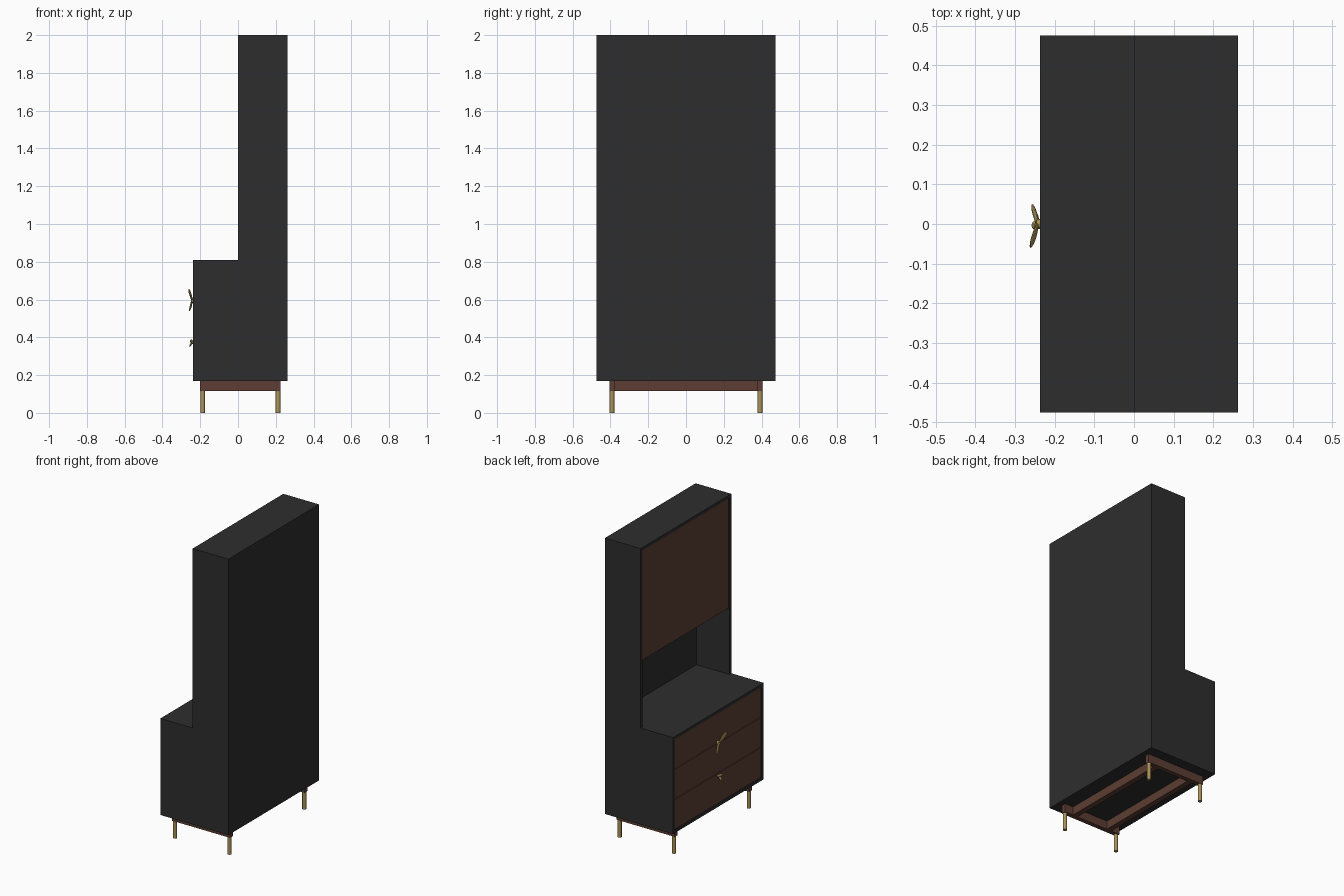
import bpy
from mathutils import Vector, Matrix

cube = bpy.data.objects.get("Cube")
if cube:
    bpy.data.objects.remove(cube, do_unlink=True)


def make_material(name, rgb):
    mat = bpy.data.materials.new(name)
    mat.use_nodes = True
    color = (*rgb, 1)
    mat.diffuse_color = color
    mat.node_tree.nodes["Principled BSDF"].inputs["Base Color"].default_value = color
    return mat


CHARCOAL = make_material("charcoal", (0.027, 0.027, 0.027))
WALNUT = make_material("walnut", (0.11, 0.048, 0.033))
BRASS = make_material("brass", (0.40, 0.29, 0.095))


def finish(name, mat):
    obj = bpy.context.object
    obj.name = obj.data.name = name
    obj.data.materials.append(mat)
    return obj


def box(name, xs, ys, zs, mat):
    """Box spanning the given ranges."""
    bpy.ops.mesh.primitive_cube_add(size=1)
    obj = finish(name, mat)
    spans = (xs, ys, zs)
    obj.data.transform(Matrix.Diagonal([b - a for a, b in spans] + [1]))
    obj.location = [(a + b) / 2 for a, b in spans]
    return obj


def rod(name, start, end, radius, mat):
    start, end = Vector(start), Vector(end)
    axis = end - start
    bpy.ops.mesh.primitive_cylinder_add(vertices=20, radius=radius, depth=axis.length,
                                        location=(start + end) / 2,
                                        rotation=axis.to_track_quat('Z', 'Y').to_euler())
    obj = finish(name, mat)
    bpy.ops.object.shade_smooth_by_angle()
    return obj


def leaf(name, start, end, width):
    """Thin rounded leaf, narrow at its stem and cupped away from the door."""
    start, end = Vector(start), Vector(end)
    axis = (end - start).normalized()
    length = (end - start).length
    bpy.ops.mesh.primitive_uv_sphere_add(segments=20, ring_count=12, radius=1)
    obj = finish(name, BRASS)
    across = axis.cross(Vector((1, 0, 0))).normalized()
    normal = across.cross(axis)
    for v in obj.data.vertices:
        along = (v.co.z + 1) / 2
        taper = 0.45 + 0.7 * along
        bow = 0.008 * (along - along ** 2)
        v.co = (start + axis * along * length + across * v.co.x * width / 2 * taper
                + normal * (v.co.y * 0.005 + bow))
    bpy.ops.object.shade_smooth_by_angle()
    return obj


# Main dimensions
FRONT, STEP, BACK = -0.237, 0.0, 0.262
HALF, T = 0.475, 0.02
FLOOR, DECK, SHELF, TOP = 0.17, 0.81, 1.25, 2.0
GAP, INSET = 0.002, 0.004


def carcass(prefix, front, z0, z1):
    """Side panels and back of one cabinet body."""
    for side, sign in (("left", 1), ("right", -1)):
        ys = sorted((sign * HALF, sign * (HALF - T)))
        box(f"{prefix}_side_{side}", (front, BACK), ys, (z0, z1), CHARCOAL)
    box(f"{prefix}_back", (BACK - T, BACK), (T - HALF, HALF - T), (z0, z1), CHARCOAL)


def board(name, front, z0):
    box(name, (front, BACK - T), (T - HALF, HALF - T), (z0, z0 + T), CHARCOAL)


# Cabinet bodies
carcass("base", FRONT, FLOOR, DECK)
board("base_bottom", FRONT, FLOOR)
board("base_top", FRONT, DECK - T)
carcass("hutch", STEP, DECK, TOP)
board("hutch_shelf", STEP + INSET + T, SHELF)
board("hutch_top", STEP, TOP - T)

# Drawer fronts
inner = HALF - T - GAP
low = FLOOR + T
step = (DECK - T - low) / 3
for i in range(3):
    box(f"drawer_front_{i + 1}", (FRONT + INSET, FRONT + INSET + T), (-inner, inner),
        (low + i * step + GAP, low + (i + 1) * step - GAP), WALNUT)

# Upper doors
for side, ys in (("left", (GAP, inner)), ("right", (-inner, -GAP))):
    box(f"door_{side}", (STEP + INSET, STEP + INSET + T), ys,
        (SHELF, TOP - T - GAP), WALNUT)

# Plinth frame: end rails reach the legs, long rails sit inset
RAIL = (0.115, FLOOR)
for side, sign in (("left", 1), ("right", -1)):
    ys = sorted((sign * 0.405, sign * 0.375))
    box(f"end_rail_{side}", (-0.2, 0.225), ys, RAIL, WALNUT)
for name, x in (("front_rail", -0.12), ("back_rail", 0.145)):
    box(name, (x - 0.018, x + 0.018), (-0.375, 0.375), RAIL, WALNUT)

# Legs
for end, x in (("front", -0.187), ("back", 0.212)):
    for side, y in (("left", 0.392), ("right", -0.392)):
        rod(f"{end}_leg_{side}", (x, y, 0), (x, y, RAIL[0]), 0.0125, BRASS)

# Leaf shaped drawer pulls
face = FRONT + INSET
rod("upper_pull_stem", (face, 0, 0.595), (-0.246, 0, 0.595), 0.012, BRASS)
leaf("upper_pull_leaf_high", (-0.242, 0.006, 0.59), (-0.262, -0.056, 0.652), 0.042)
leaf("upper_pull_leaf_low", (-0.242, -0.006, 0.605), (-0.258, 0.046, 0.542), 0.036)
rod("lower_pull_stem", (face, 0, 0.375), (-0.246, 0, 0.375), 0.009, BRASS)
leaf("lower_pull_leaf_high", (-0.243, 0.024, 0.378), (-0.252, -0.026, 0.38), 0.022)
leaf("lower_pull_leaf_low", (-0.243, 0, 0.382), (-0.257, -0.004, 0.35), 0.024)
